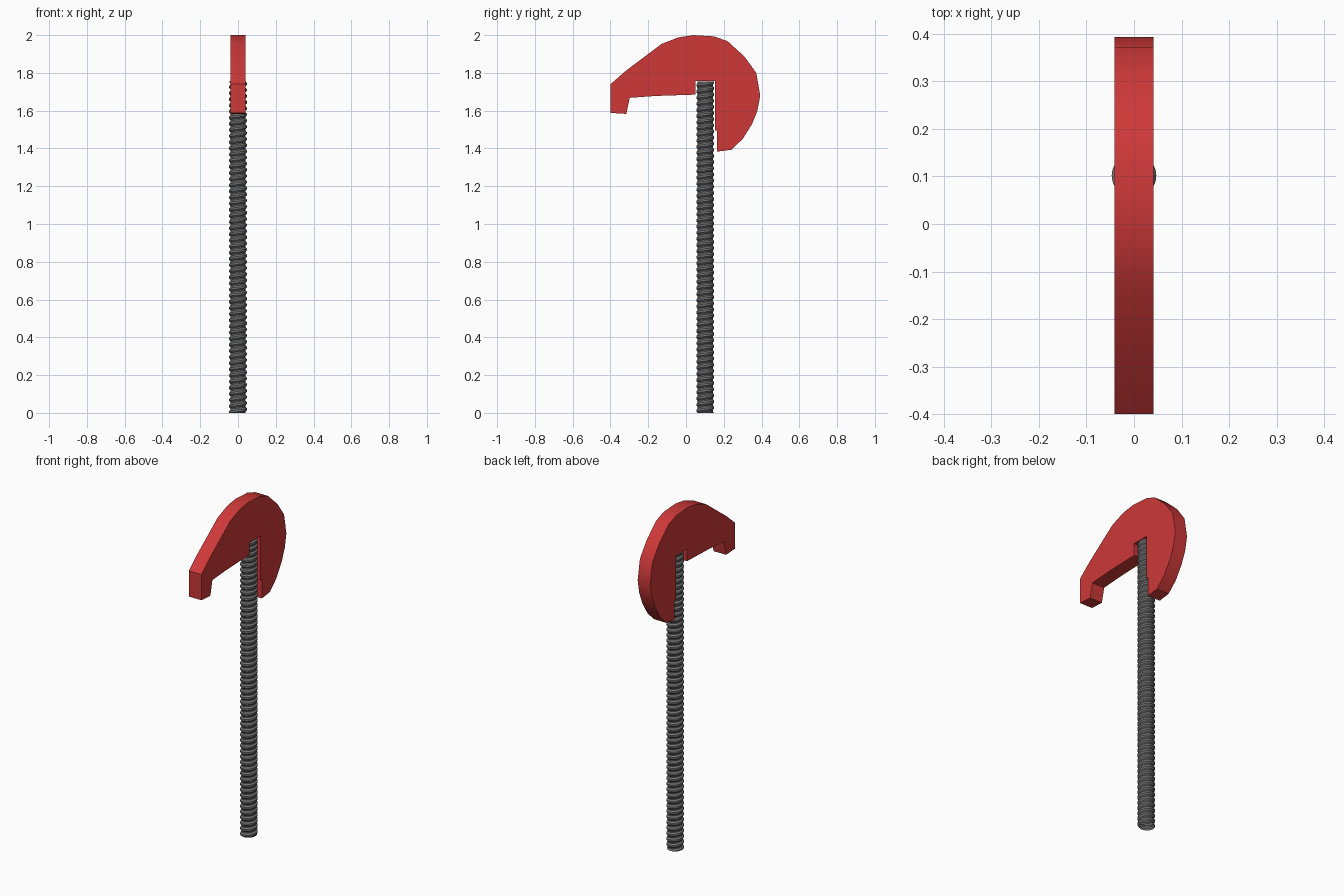
import bpy, bmesh, math

if "Cube" in bpy.data.objects:
    bpy.data.objects.remove(bpy.data.objects["Cube"])


def material(name, rgb):
    m = bpy.data.materials.new(name)
    m.diffuse_color = (*rgb, 1)
    m.use_nodes = True
    m.node_tree.nodes["Principled BSDF"].inputs["Base Color"].default_value = m.diffuse_color
    return m


def add_object(name, bm, mat, angle):
    bmesh.ops.recalc_face_normals(bm, faces=bm.faces[:])
    me = bpy.data.meshes.new(name)
    bm.to_mesh(me)
    bm.free()
    me.materials.append(mat)
    ob = bpy.data.objects.new(name, me)
    bpy.context.collection.objects.link(ob)
    bpy.ops.object.select_all(action='DESELECT')
    ob.select_set(True)
    bpy.context.view_layer.objects.active = ob
    bpy.ops.object.shade_smooth_by_angle(angle=math.radians(angle))
    return ob


red = material("red paint", (0.62, 0.04, 0.04))
steel = material("dark steel", (0.18, 0.18, 0.18))

# Hook plate: side profile (y, z) with the slot for the rod, extruded in x
HALF = 0.041
profile = [
    (-0.40, 1.588), (-0.40, 1.74), (-0.32, 1.81), (-0.13, 1.953), (-0.04, 1.988),
    (0.04, 2.0), (0.15, 1.993), (0.22, 1.968), (0.31, 1.886), (0.372, 1.80),
    (0.393, 1.68), (0.378, 1.60), (0.35, 1.53), (0.30, 1.45), (0.24, 1.393),
    (0.165, 1.383), (0.165, 1.495), (0.153, 1.495), (0.153, 1.757),
    (0.05, 1.757), (0.05, 1.685), (-0.16, 1.678), (-0.298, 1.668), (-0.316, 1.583),
]
bm = bmesh.new()
face = bm.faces.new([bm.verts.new((-HALF, y, z)) for y, z in profile])
ext = bmesh.ops.extrude_face_region(bm, geom=[face])
bmesh.ops.translate(bm, vec=(2 * HALF, 0, 0),
                    verts=[g for g in ext["geom"] if isinstance(g, bmesh.types.BMVert)])
add_object("hook_plate", bm, red, 35)

# Threaded rod: helical thread surface, trimmed flat at both ends
ROD_Y, TOP, PITCH, SIDES = 0.102, 1.755, 0.0325, 24
ROOT, CREST = 0.040, 0.047
thread = [(0.0, ROOT), (0.2, ROOT), (0.45, CREST), (0.75, CREST)]
bm = bmesh.new()
turns = int(TOP / PITCH) + 3
columns = []
for i in range(SIDES):
    a = 2 * math.pi * i / SIDES
    columns.append([bm.verts.new((r * math.cos(a), ROD_Y + r * math.sin(a),
                                  PITCH * (t - 1 + i / SIDES + f)))
                    for t in range(turns) for f, r in thread])
step = len(thread)
for i in range(SIDES):
    a, b = columns[i], columns[(i + 1) % SIDES]
    shift = step if i == SIDES - 1 else 0   # the seam climbs one pitch
    for k in range(len(a) - 1 - shift):
        bm.faces.new((a[k], b[k + shift], b[k + 1 + shift], a[k + 1]))
for z, n in ((0, -1), (TOP, 1)):
    cut = bmesh.ops.bisect_plane(bm, geom=bm.verts[:] + bm.edges[:] + bm.faces[:],
                                 plane_co=(0, 0, z), plane_no=(0, 0, n), clear_outer=True)
    bmesh.ops.holes_fill(bm, edges=[e for e in cut["geom_cut"]
                                    if isinstance(e, bmesh.types.BMEdge) and e.is_boundary])
add_object("threaded_rod", bm, steel, 30)
